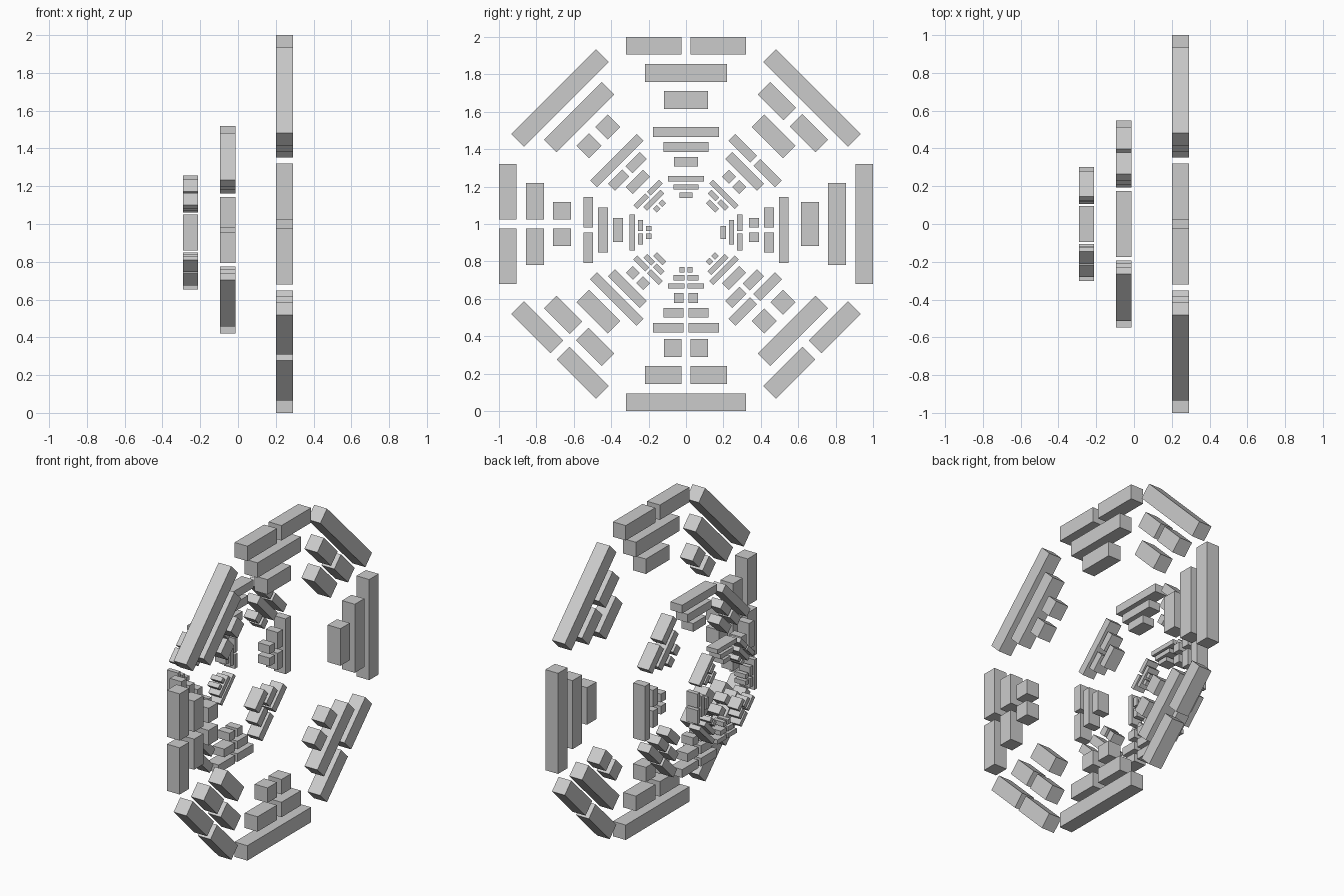
import bpy, bmesh
from math import radians
from mathutils import Matrix, Vector

if "Cube" in bpy.data.objects:
    bpy.data.objects.remove(bpy.data.objects["Cube"])

HALF = [0.32, 0.218, 0.118]          # half lengths of bars, outer to inner
RADII = [0.9525, 0.8075, 0.6625]     # radial centres
THICK, GAP = 0.095, 0.023


def trigram(name, code, angle, scale, zc, x0, x1):
    """Three radial-stacked bars; S = solid bar, B = broken bar."""
    bm = bmesh.new()
    for kind, half, rad in zip(code, HALF, RADII):
        spans = [(-half, half)] if kind == "S" else [(-half, -GAP), (GAP, half)]
        for a, b in spans:
            size = Vector((x1 - x0, (b - a) * scale, THICK * scale))
            pos = Vector(((x0 + x1) / 2, (a + b) / 2 * scale, rad * scale))
            bmesh.ops.create_cube(
                bm, size=1,
                matrix=Matrix.Translation(pos) @ Matrix.Diagonal(size).to_4x4())
    # turn the stack to its place around the ring
    bm.transform(Matrix.Translation((0, 0, zc)) @ Matrix.Rotation(radians(angle - 90), 4, 'X'))
    me = bpy.data.meshes.new(name)
    bm.to_mesh(me)
    bm.free()
    bpy.context.collection.objects.link(bpy.data.objects.new(name, me))


# codes run in 45 degree steps
CODES = ["SSS", "SBS", "BSS", "SSB", "BBB", "BBS", "SBB", "BSB"]

# name, scale, centre height, x range, start angle, turning direction
RINGS = [
    ("large_ring", 1.0, 1.0, 0.20, 0.29, 0, 1),
    ("middle_ring", 0.549, 0.9685, -0.096, -0.013, 90, 1),
    ("small_ring", 0.301, 0.955, -0.29, -0.213, 90, -1),
]
for name, scale, zc, x0, x1, start, turn in RINGS:
    for i, code in enumerate(CODES):
        trigram(f"{name}_bars_{i + 1}", code, start + turn * 45 * i, scale, zc, x0, x1)
